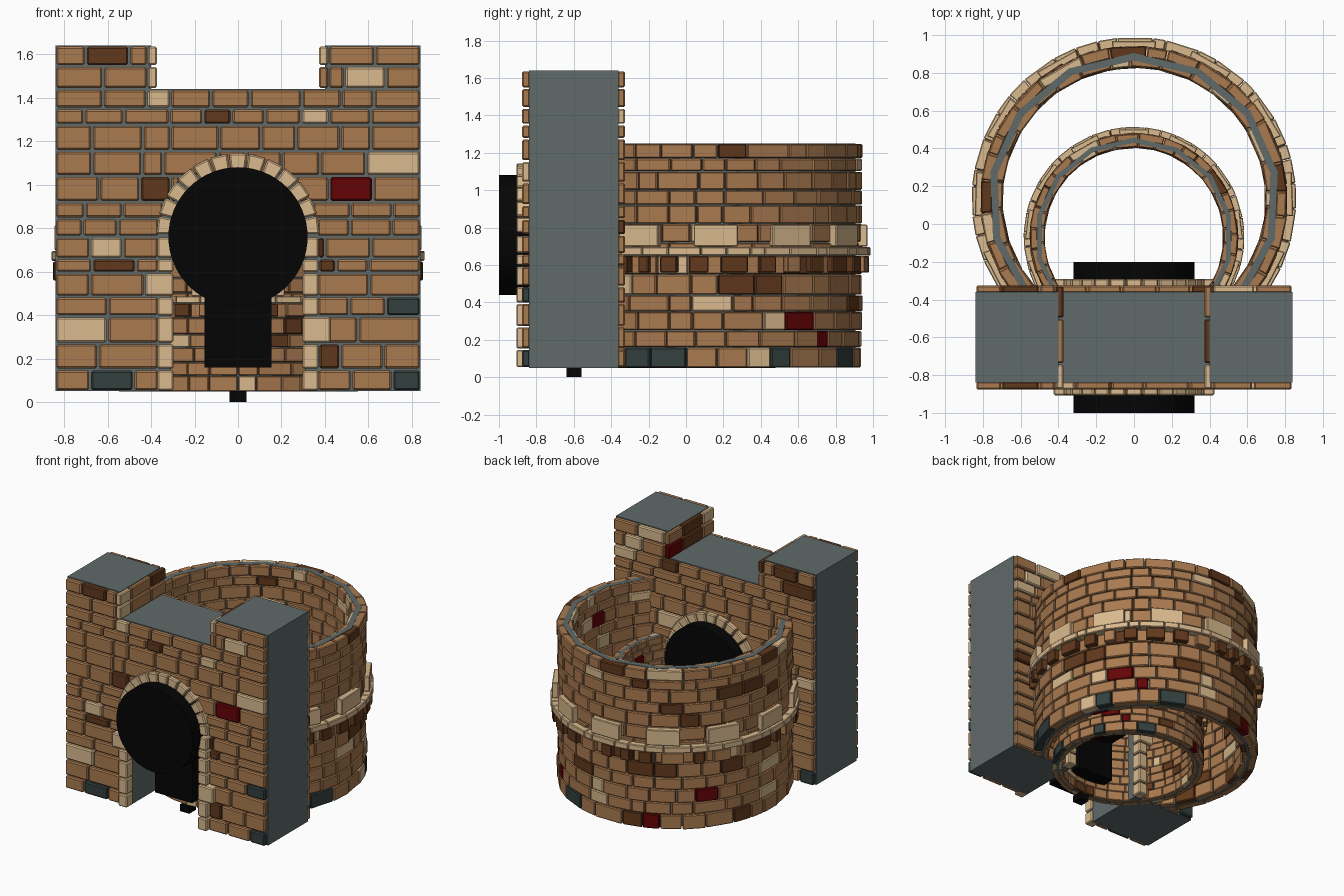
import bpy, bmesh, math, random

random.seed(7)
if "Cube" in bpy.data.objects:
    bpy.data.objects.remove(bpy.data.objects["Cube"], do_unlink=True)


# Materials
def material(name, r, g, b):
    m = bpy.data.materials.new(name)
    m.use_nodes = True
    m.diffuse_color = (r, g, b, 1)
    m.node_tree.nodes["Principled BSDF"].inputs["Base Color"].default_value = (r, g, b, 1)
    return m


TAN, CREAM, DARK, RED, SLATE = range(5)
stones = [material("tan_brick", .40, .195, .08), material("cream_stone", .70, .49, .27),
          material("dark_brown_brick", .12, .04, .012), material("red_brick", .13, .001, .002),
          material("slate_brick", .033, .052, .049)]
mortar = material("grey_mortar", .115, .142, .142)
black = material("black", .0015, .0015, .0015)


# Shared helpers
def finish(bm, name, mats, bevel=0):
    bmesh.ops.recalc_face_normals(bm, faces=bm.faces)
    me = bpy.data.meshes.new(name)
    bm.to_mesh(me)
    bm.free()
    for m in mats:
        me.materials.append(m)
    ob = bpy.data.objects.new(name, me)
    bpy.context.collection.objects.link(ob)
    if bevel:
        mod = ob.modifiers.new("worn_edges", "BEVEL")
        mod.width = bevel
        mod.segments = 1


def block(bm, lo, hi, mat=0, warp=lambda p: p):
    """A six-sided block whose corners pass through warp."""
    made = bmesh.ops.create_cube(bm, size=1)["verts"]
    for v in made:
        v.co = warp([l if c < 0 else h for c, l, h in zip(v.co, lo, hi)])
    for f in {f for v in made for f in v.link_faces}:
        f.material_index = mat


def split(a, b, size):
    """Cut a span into pieces of uneven length."""
    n = max(1, round((b - a) / size))
    step = (b - a) / n
    cuts = [a] + [a + step * (i + random.uniform(-.25, .25)) for i in range(1, n)] + [b]
    return list(zip(cuts, cuts[1:]))


def fill_row(s0, s1, accents, size, pick):
    """Place the accent bricks of a course and fill the rest with others."""
    at, row = s0, []
    for a, b, mat in accents:
        a, b = max(a, s0), min(b, s1)
        if a < b:
            if a - at > .02:
                row += [(p, q, pick()) for p, q in split(at, a, size)]
            row.append((a, b, mat))
            at = b
    if s1 - at > .02:
        row += [(p, q, pick()) for p, q in split(at, s1, size)]
    return row


def plain():
    return TAN


def mixed():
    return random.choices([TAN, CREAM, DARK], [88, 6, 6])[0]


def polar(r, a, cx=0, cy=0):
    return cx + r * math.cos(a), cy + r * math.sin(a)


# Gatehouse core: outline with arch and notch, extruded in depth
SPRING, ARCH = .77, .31
outline = [(-.84, .05), (-ARCH, .05)]
outline += [polar(ARCH, math.pi * (1 - i / 24), 0, SPRING) for i in range(25)]
outline += [(ARCH, .05), (.84, .05), (.84, 1.64), (.4, 1.64), (.4, 1.44),
            (-.4, 1.44), (-.4, 1.64), (-.84, 1.64)]
bm = bmesh.new()
face = bm.faces.new([bm.verts.new((x, -.84, z)) for x, z in outline])
for v in bmesh.ops.extrude_face_region(bm, geom=[face])["geom"]:
    if isinstance(v, bmesh.types.BMVert):
        v.co.y = -.36
finish(bm, "gatehouse_core", [mortar])

# Gatehouse brick courses, with the odd-coloured bricks of the front
COURSES = [.05, .15, .27, .395, .485, .595, .66, .76, .845, .92,
           1.04, 1.155, 1.275, 1.35, 1.44, 1.545, 1.64]
FRONT = {0: [(-.68, -.48, SLATE), (.71, .84, SLATE)], 1: [(.37, .47, DARK)],
         2: [(-.84, -.6, CREAM)], 3: [(.68, .84, SLATE)], 4: [(-.43, -.37, CREAM)],
         5: [(-.67, -.47, DARK), (.37, .45, DARK)], 6: [(-.68, -.53, CREAM), (.36, .4, DARK)],
         9: [(-.45, -.31, DARK), (.42, .62, RED)], 10: [(.59, .84, CREAM)],
         12: [(-.16, -.03, DARK), (.29, .42, CREAM)], 13: [(-.42, -.31, CREAM)],
         14: [(.49, .68, CREAM)], 15: [(-.7, -.5, DARK)]}
BACK = {0: [(-.84, -.72, SLATE)], 14: [(.6, .75, CREAM)], 15: [(-.7, -.5, DARK)]}


def gap_half(z0, z1):
    """Half width of the opening that a course must leave free."""
    if z0 >= 1.44:
        return .415
    h = max(0, z1 - SPRING - .02)
    return math.sqrt(max(0, .365 ** 2 - h * h))


def brick_wall(name, y0, y1, accents, pick):
    bm = bmesh.new()
    for i, (z0, z1) in enumerate(zip(COURSES, COURSES[1:])):
        w = gap_half(z0, z1)
        for s0, s1 in ([(-.84, -w), (w, .84)] if w > .05 else [(-.84, .84)]):
            for a, b, mat in fill_row(s0, s1, accents.get(i, []), .19, pick):
                block(bm, (a + .005, y0, z0 + .005), (b - .005, y1, z1 - .005), mat)
    finish(bm, name, stones, .008)


brick_wall("front_bricks", -.877, -.835, FRONT, plain)
brick_wall("back_bricks", -.365, -.325, BACK, mixed)

# Brick lining on the two sides of the notch, listed front to back
NOTCH = {(-1, 14): (CREAM, TAN, TAN), (-1, 15): (CREAM, TAN, DARK),
         (1, 14): (TAN, DARK, RED), (1, 15): (CREAM, DARK, TAN)}
bm = bmesh.new()
cuts = [-.877, -.74, -.5, -.325]
for (side, i), colours in NOTCH.items():
    x = side * .393
    for a, b, mat in zip(cuts, cuts[1:], colours):
        block(bm, (x - .02, a + .005, COURSES[i] + .005),
              (x + .02, b - .005, COURSES[i + 1] - .005), mat)
finish(bm, "notch_bricks", stones, .007)


# Stone door surrounds: jambs and wedge-shaped arch stones
def surround(name, y0, y1):
    bm = bmesh.new()
    for i, (z0, z1) in enumerate(zip(COURSES[:7], COURSES[1:8])):
        for side in (-1, 1):
            wide = (side, i) in ((1, 2), (-1, 4))
            a, b = sorted((side * .297, side * (.425 if wide else .37)))
            block(bm, (a, y0, z0 + .004), (b, y1, z1 - .004), CREAM)

    def bend(p):
        x, z = polar(p[0], p[2], 0, SPRING)
        return x, p[1], z

    for i in range(13):
        a, b = (math.pi * k / 13 for k in (i, i + 1))
        block(bm, (.3, y0, a + .01), (.375, y1, b - .01), CREAM, bend)
    finish(bm, name, stones, .007)


surround("front_arch_stones", -.907, -.83)
surround("back_arch_stones", -.37, -.29)

# Black round plug, lower block and peg in the passage
bpy.ops.mesh.primitive_cylinder_add(vertices=64, radius=.32, depth=.8,
                                    location=(0, -.6, .76), rotation=(math.pi / 2, 0, 0))
plug = bpy.context.object
plug.name = "round_plug"
plug.data.materials.append(black)
bpy.ops.object.shade_smooth_by_angle()
for name, lo, hi in (("lower_plug", (-.155, -.77, .16), (.155, -.43, .55)),
                     ("floor_peg", (-.04, -.64, 0), (.04, -.56, .05))):
    bm = bmesh.new()
    block(bm, lo, hi)
    finish(bm, name, [black])

# Round towers: the outer is open toward the gatehouse, the inner is a full ring
TOWER_COURSES = [.05, .16, .25, .35, .44, .55, .65, .72, .82, .92, 1.0, 1.1, 1.17, 1.25]
OUTSIDE = {0: [(-.6, -.41, SLATE), (-.41, -.16, SLATE), (.41, .56, SLATE), (1.0, 1.25, SLATE),
               (1.9, 2.05, RED)],
           1: [(.79, .9, RED)], 2: [(.52, .76, RED), (2.36, 2.56, RED)],
           4: [(.05, .3, DARK), (2.0, 2.2, DARK)], 9: [(2.05, 2.25, DARK)],
           10: [(2.55, 2.8, DARK)], 12: [(1.93, 2.25, CREAM)]}
INSIDE = {0: [(.3, .5, RED)], 10: [(-.2, -.02, RED)], 11: [(1.9, 2.1, DARK)]}


def tower(name, cy, scale, base, start, end):
    start, end = math.radians(start), math.radians(end)

    def ring(p):
        x, y = polar(p[0] * scale, p[1], 0, cy)
        return x, y, base + (p[2] - .05) * scale

    # Mortar shell with few sides
    bm = bmesh.new()
    n = round((end - start) / .45)
    for i in range(n):
        a, b = (start + (end - start) * k / n for k in (i, i + 1))
        block(bm, (.735, a, .053), (.775, b, 1.25), 0, ring)
    bmesh.ops.remove_doubles(bm, verts=bm.verts, dist=.0005)
    finish(bm, name + "_core", [mortar])

    # Brick skins outside and inside
    bm = bmesh.new()
    for i, (z0, z1) in enumerate(zip(TOWER_COURSES, TOWER_COURSES[1:])):
        for r0, r1, accents in ((.755, .812, OUTSIDE), (.70, .745, INSIDE)):
            for a, b, mat in fill_row(start, end, accents.get(i, []), .21, mixed):
                j = random.uniform(-.006, .004)
                lo, hi = (r0, r1 + j) if accents is OUTSIDE else (r0 - j, r1)
                block(bm, (lo, a + .004, z0 + .002), (hi, b - .004, z1 - .002), mat, ring)
    finish(bm, name + "_bricks", stones, .006 * scale)

    # Projecting band, corbels below and raised blocks above
    bm = bmesh.new()
    for a, b in split(start, end, .16):
        block(bm, (.78, a + .002, .65), (.86, b - .002, .695), CREAM, ring)
    for a, b in split(start, end, .2):
        block(bm, (.78, a + .04, .56), (.85, b - .04, .647),
              random.choice([DARK, DARK, TAN]), ring)
    n = round((end - start) / .5)
    for i in range(n):
        a = start + (end - start) * (i + .5) / n
        block(bm, (.78, a - .14, .698), (.848, a + .14, .815), CREAM, ring)
    finish(bm, name + "_band", stones, .005 * scale)


tower("outer_tower", .13, 1, .05, -42, 222)
tower("inner_tower", -.07, .68, .047, -90, 270)
